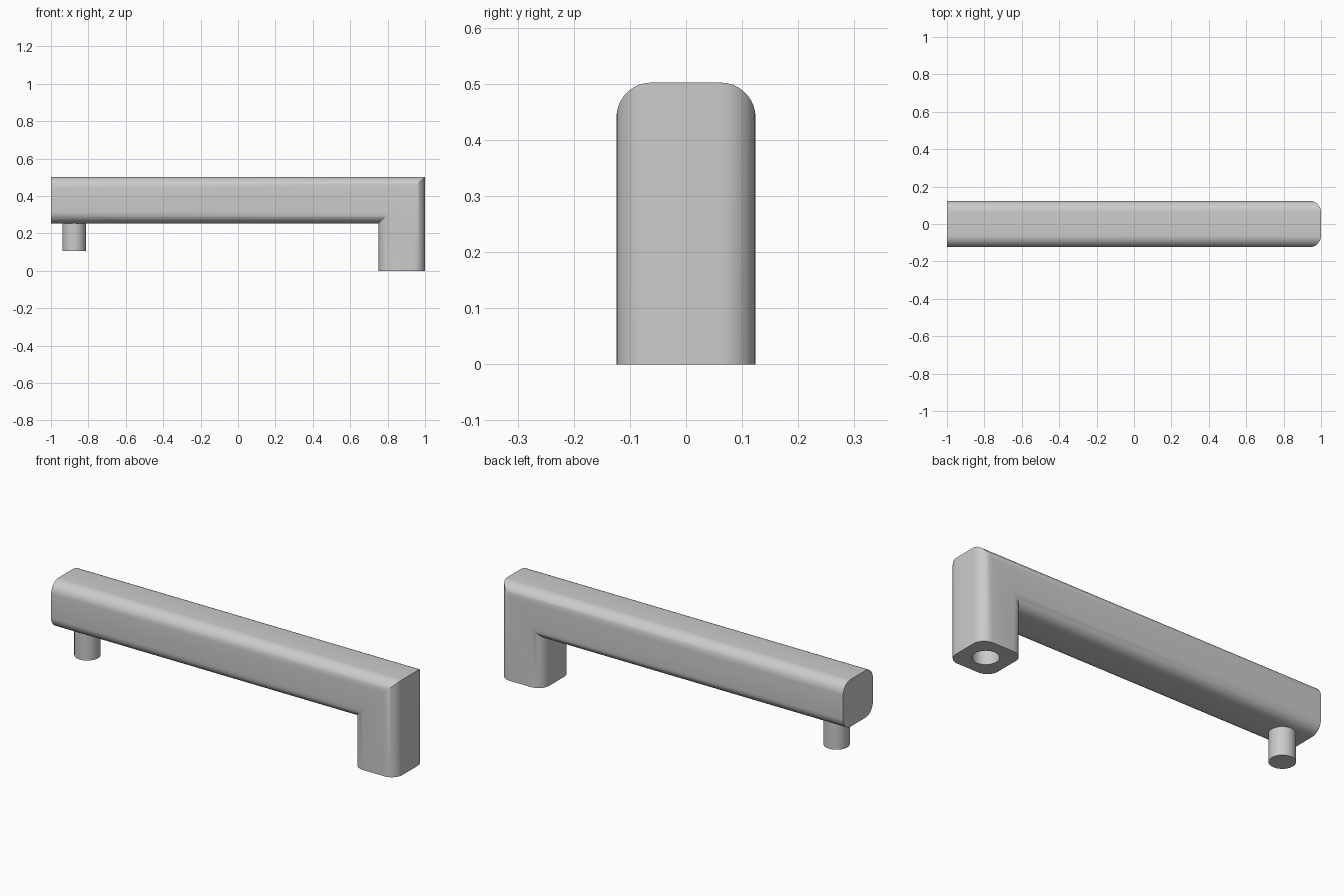
import bpy, bmesh, math
from mathutils import Vector

cube = bpy.data.objects.get("Cube")
if cube:
    bpy.data.objects.remove(cube, do_unlink=True)

grey = bpy.data.materials.new("plain grey")
grey.use_nodes = True
colour = (0.6, 0.6, 0.6, 1)
grey.diffuse_color = colour
grey.node_tree.nodes["Principled BSDF"].inputs["Base Color"].default_value = colour

HALF, FILLET, PIN = 0.124, 0.062, 0.0625
TOP, STEPS = 0.502, 10
AXIS_Z, LEG_X = TOP - HALF, 1 - HALF


def finish(bm, name):
    bmesh.ops.recalc_face_normals(bm, faces=bm.faces)
    mesh = bpy.data.meshes.new(name)
    bm.to_mesh(mesh)
    bm.free()
    obj = bpy.data.objects.new(name, mesh)
    bpy.context.collection.objects.link(obj)
    mesh.materials.append(grey)
    bpy.ops.object.select_all(action="DESELECT")
    obj.select_set(True)
    bpy.context.view_layer.objects.active = obj
    bpy.ops.object.shade_smooth_by_angle(angle=math.radians(30))
    return obj


def rounded_square():
    """Square section with filleted corners."""
    points = []
    for corner in range(4):
        mid = math.radians(90 * corner + 45)
        centre = Vector((math.cos(mid), math.sin(mid))) * (HALF - FILLET) * math.sqrt(2)
        for i in range(STEPS):
            a = math.radians(90 * (corner + i / (STEPS - 1)))
            points.append(centre + FILLET * Vector((math.cos(a), math.sin(a))))
    return points


def circle():
    """Round section with the same number of points as the square one."""
    angles = [math.radians(90 * (k + 0.5) / STEPS) for k in range(4 * STEPS)]
    return [PIN * Vector((math.cos(a), math.sin(a))) for a in angles]


def skin(bm, rings):
    """Join rings of points into a closed tube with capped ends."""
    loops = [[bm.verts.new(p) for p in ring] for ring in rings]
    for a, b in zip(loops, loops[1:]):
        for i in range(len(a)):
            j = (i + 1) % len(a)
            bm.faces.new((a[i], a[j], b[j], b[i]))
    bm.faces.new(loops[0])
    bm.faces.new(loops[-1])


# Handle: bar mitred into the leg, with a round socket in the foot
section = rounded_square()
bar_end = [(-1, p.y, AXIS_Z + p.x) for p in section]
mitre = [(LEG_X + p.x, p.y, AXIS_Z + p.x) for p in section]
foot = [(LEG_X + p.x, p.y, 0) for p in section]
socket_rim = [(LEG_X + p.x, p.y, 0) for p in circle()]
socket_floor = [(LEG_X + p.x, p.y, 0.15) for p in circle()]
bm = bmesh.new()
skin(bm, [bar_end, mitre, foot, socket_rim, socket_floor])
finish(bm, "handle")

# Peg under the free end of the bar
bm = bmesh.new()
skin(bm, [[(-LEG_X + p.x, p.y, z) for p in circle()]
          for z in (0.105, TOP - 2 * HALF + 0.01)])
finish(bm, "peg")
